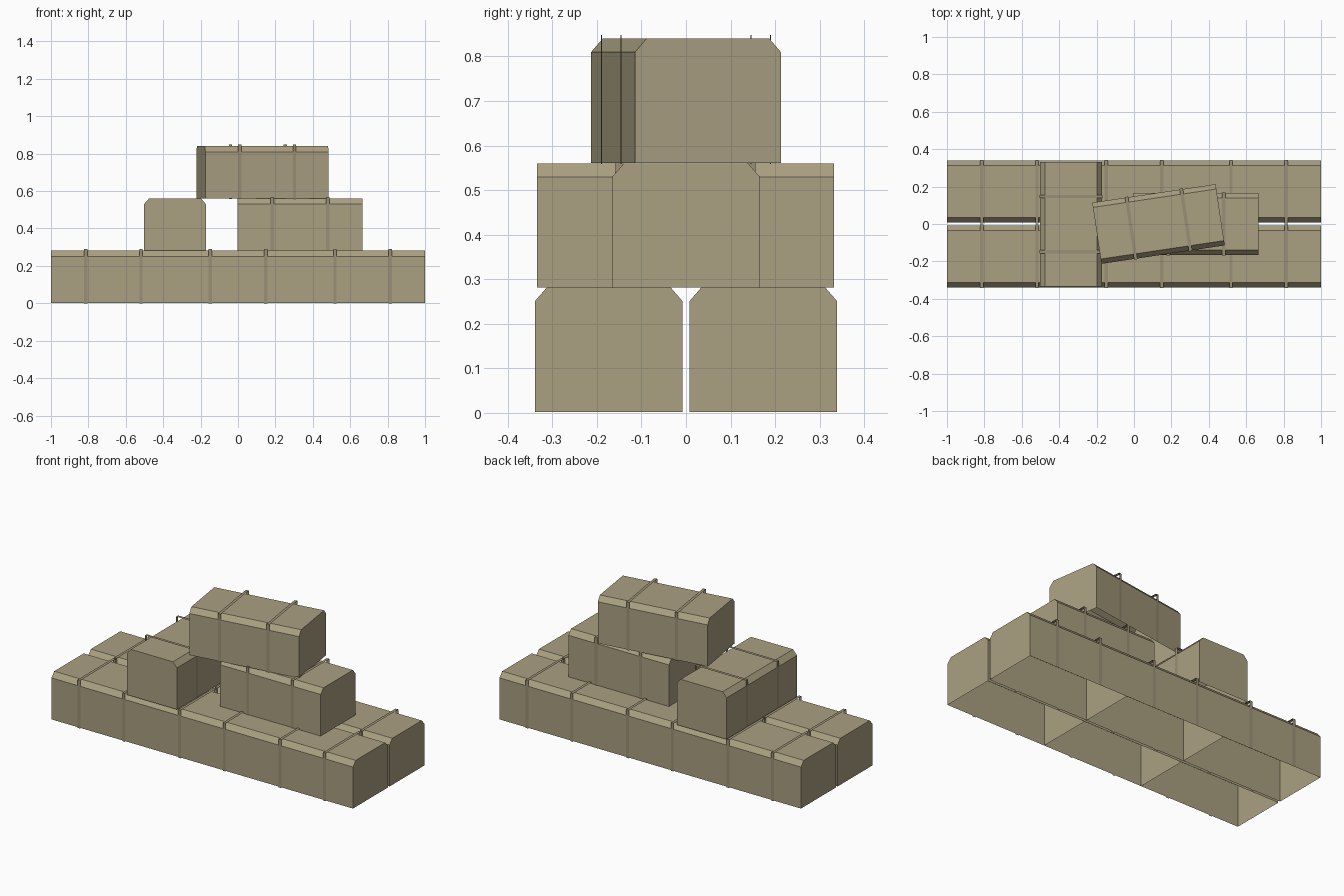
import bpy
from math import radians

if "Cube" in bpy.data.objects:
    bpy.data.objects.remove(bpy.data.objects["Cube"])

L, W, H = 2 / 3, 0.331, 0.279        # bale length, width, height
CX, CZ = 0.026, 0.03                 # top edge chamfer


def material(name, color):
    m = bpy.data.materials.new(name)
    m.diffuse_color = (*color, 1)
    m.use_nodes = True
    m.node_tree.nodes["Principled BSDF"].inputs["Base Color"].default_value = m.diffuse_color
    return m


HAY = material("hay", (0.40, 0.35, 0.22))
TWINE = material("twine", (0.33, 0.28, 0.18))


def sweep(name, profile, spans, mat, caps, loc, rot):
    """Extrude an open (y, z) profile along x over each span."""
    verts, faces = [], []
    n = len(profile)
    for x0, x1 in spans:
        b = len(verts)
        verts += [(x, y, z) for x in (x0, x1) for y, z in profile]
        faces += [(b + i, b + i + 1, b + n + i + 1, b + n + i) for i in range(n - 1)]
        if caps:
            faces += [tuple(b + i for i in reversed(range(n))),
                      tuple(b + n + i for i in range(n))]
    me = bpy.data.meshes.new(name)
    me.from_pydata(verts, [], faces)
    me.materials.append(mat)
    ob = bpy.data.objects.new(name, me)
    ob.location = loc
    ob.rotation_euler.z = radians(rot)
    bpy.context.collection.objects.link(ob)
    return ob


def bale(name, x, y, z, rot=0):
    h = W / 2
    # open-bottomed block with chamfered long top edges
    body = [(h, 0), (h, H - CZ), (h - CX, H), (CX - h, H), (-h, H - CZ), (-h, 0)]
    body.reverse()
    sweep(name, body, [(-L / 2, L / 2)], HAY, True, (x, y, z), rot)
    # two flat straps, square cornered, standing just off the surface
    s = h + 0.004
    strap = [(-s, -0.002), (-s, H + 0.008), (s, H + 0.008), (s, -0.002)]
    spans = [(c - 0.009, c + 0.009) for c in (-0.148, 0.148)]
    sweep(name + "_straps", strap, spans, TWINE, False, (x, y, z), rot)


# base layer: two rows of three bales
for row, y in (("front", -0.1735), ("back", 0.1735)):
    for i, side in enumerate(("left", "middle", "right")):
        bale(f"base_bale_{row}_{side}", (i - 1) * L, y, 0.002)

# second layer: one bale crosswise, one lengthwise
bale("cross_bale", -0.337, -0.001, 0.281, 90)
bale("upper_bale", 0.331, 0, 0.281)

# top bale, slightly turned
bale("top_bale", 0.131, 0, 0.561, 8.5)

# make all bale and strap faces point outward
import bmesh
for ob in bpy.context.collection.objects:
    bm = bmesh.new()
    bm.from_mesh(ob.data)
    bm.normal_update()
    top = max(bm.faces, key=lambda f: f.calc_center_median().z)
    if top.normal.z < 0:
        bmesh.ops.reverse_faces(bm, faces=[f for f in bm.faces if abs(f.normal.x) < 0.9])
    bm.normal_update()
    for f in bm.faces:
        if abs(f.normal.x) > 0.9 and f.normal.x * f.calc_center_median().x < 0:
            f.normal_flip()
    bm.to_mesh(ob.data)
    bm.free()
